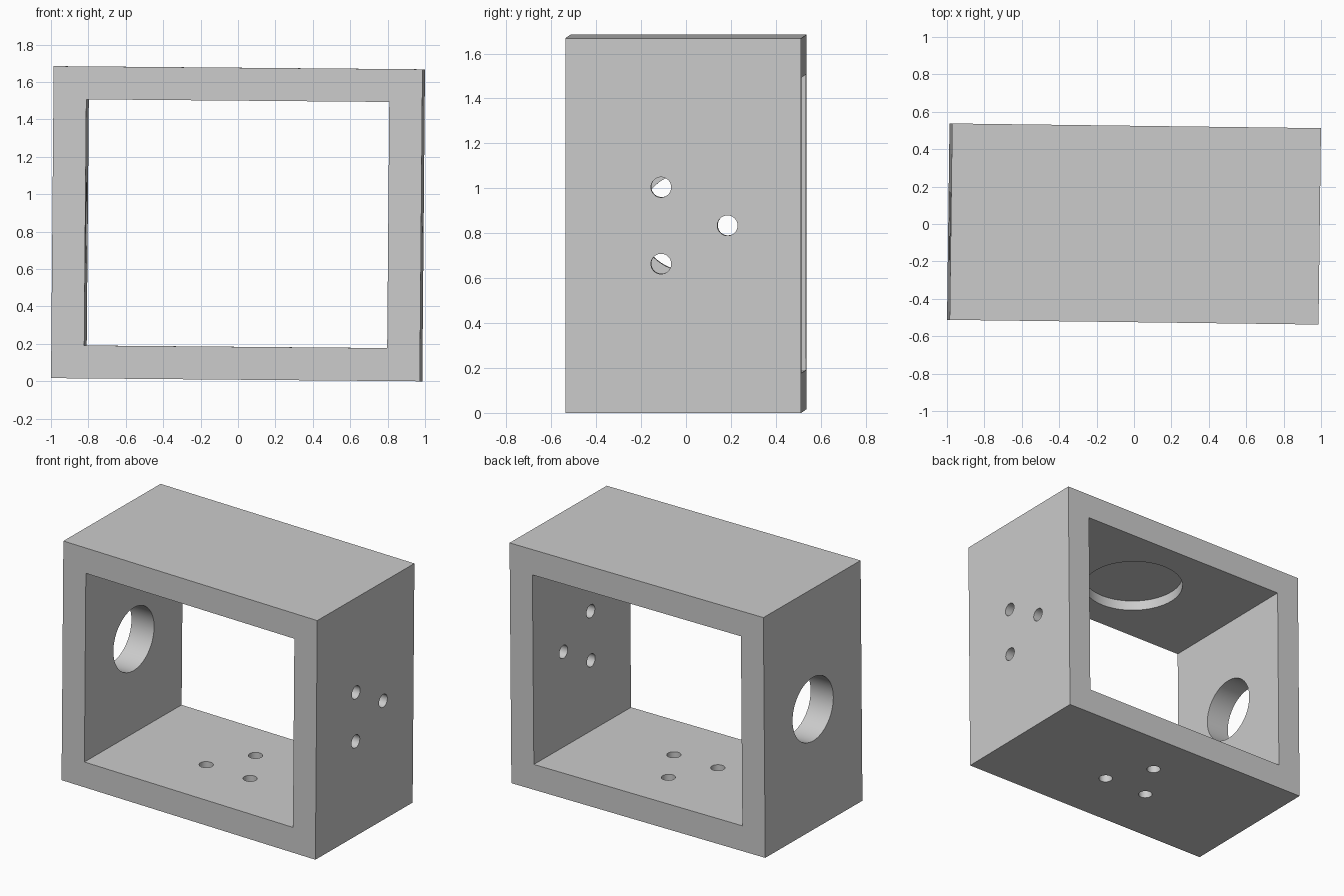
import bpy, bmesh, math
from mathutils import Matrix, Vector

cube = bpy.data.objects.get("Cube")
if cube:
    bpy.data.objects.remove(cube, do_unlink=True)

W, D, H, T = 1.972, 1.05, 1.668, 0.176    # outer size and wall thickness
SMALL_R, RING_R = 0.045, 0.197            # screw holes and their ring
BORE_R, RECESS_R, RECESS_DEPTH = 0.22, 0.327, 0.07

grey = bpy.data.materials.new("plain_grey")
grey.use_nodes = True
colour = (0.6, 0.6, 0.6, 1)
grey.diffuse_color = colour
grey.node_tree.nodes["Principled BSDF"].inputs["Base Color"].default_value = colour


def make_object(name, bm):
    mesh = bpy.data.meshes.new(name)
    bm.to_mesh(mesh)
    bm.free()
    mesh.materials.append(grey)
    ob = bpy.data.objects.new(name, mesh)
    bpy.context.collection.objects.link(ob)
    return ob


def box(bm, size):
    bmesh.ops.create_cube(bm, size=1, matrix=Matrix.Diagonal((*size, 1)))


def cylinder(bm, centre, radius, depth, axis):
    turn = Vector(axis).to_track_quat('Z', 'Y').to_matrix().to_4x4()
    bmesh.ops.create_cone(bm, cap_ends=True, segments=64, radius1=radius, radius2=radius,
                          depth=depth, matrix=Matrix.Translation(centre) @ turn)


def cut(target, cutter):
    mod = target.modifiers.new("cut", 'BOOLEAN')
    mod.operation, mod.solver, mod.object = 'DIFFERENCE', 'EXACT', cutter
    cutter.hide_render = True
    bpy.context.view_layer.objects.active = target
    bpy.ops.object.modifier_apply(modifier=mod.name)
    bpy.data.objects.remove(cutter, do_unlink=True)


# Open rectangular frame
bm = bmesh.new()
box(bm, (W, D, H))
frame = make_object("box_frame", bm)
bm = bmesh.new()
box(bm, (W - 2 * T, D * 2, H - 2 * T))
cut(frame, make_object("opening_cutter", bm))

# Three screw holes each in one side wall and the floor
bm = bmesh.new()
side_x, floor_z = W / 2 - T / 2, -H / 2 + T / 2
for i in range(3):
    a = i * math.tau / 3
    along, across = RING_R * math.cos(a), RING_R * math.sin(a)
    cylinder(bm, (side_x, along, across), SMALL_R, T * 1.5, (1, 0, 0))
    cylinder(bm, (across, along, floor_z), SMALL_R, T * 1.5, (0, 0, 1))

# Large bore in the other side wall, blind round recess in the ceiling
cylinder(bm, (-side_x, 0, 0), BORE_R, T * 1.5, (1, 0, 0))
cylinder(bm, (0, 0, H / 2 - T), RECESS_R, RECESS_DEPTH * 2, (0, 0, 1))
cut(frame, make_object("hole_cutter", bm))

# Smooth bores with sharp edges, slight tilt of the whole frame
bpy.ops.object.select_all(action='DESELECT')
frame.select_set(True)
bpy.context.view_layer.objects.active = frame
bpy.ops.object.shade_smooth_by_angle(angle=math.radians(30))
frame.rotation_euler = (0, 0.0086, -0.0127)
frame.location.z = 0.8425
